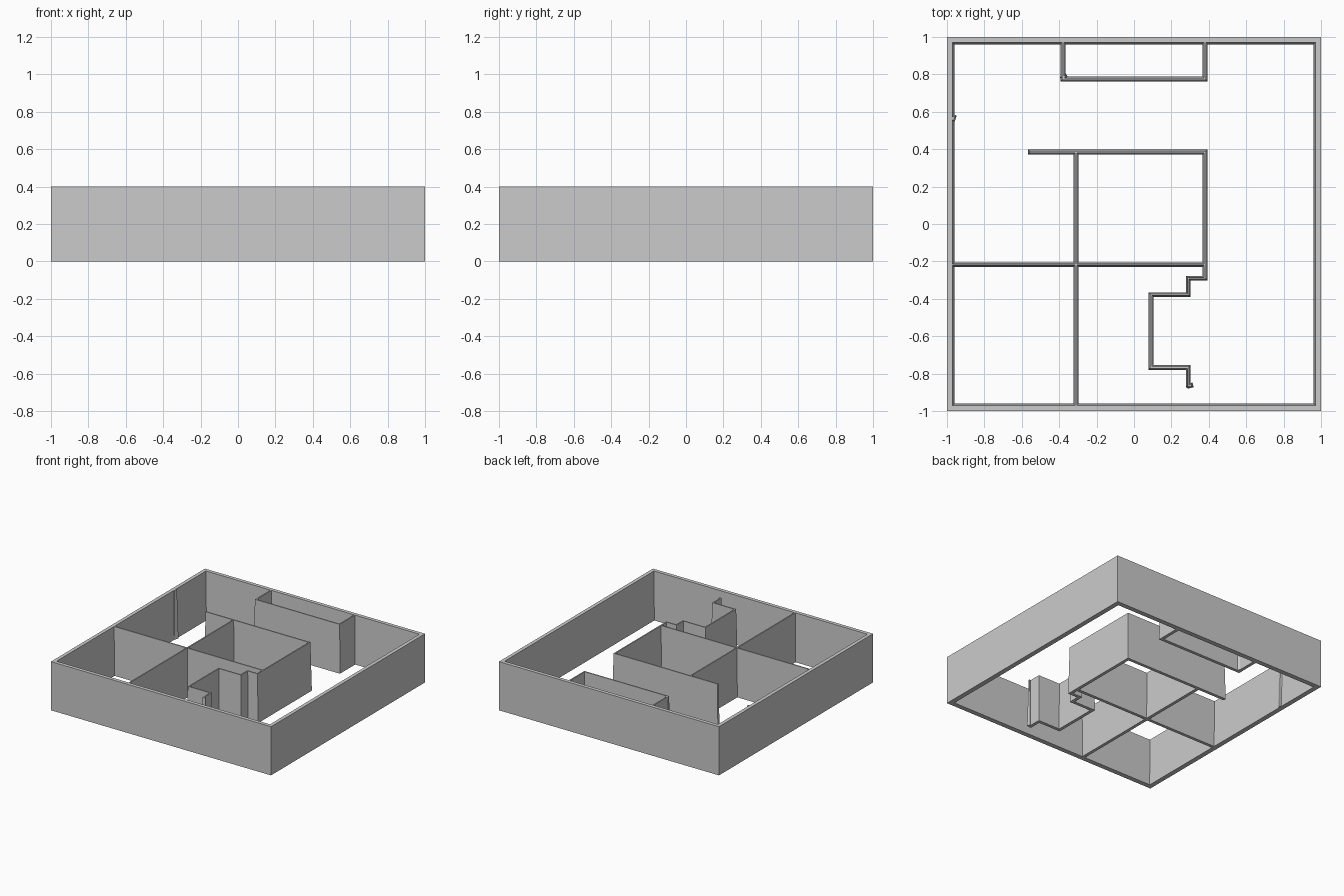
import bpy
import bmesh
from mathutils import Vector

HEIGHT = 0.4
BASE_HALF, TOP_HALF = 0.013, 0.005   # partitions are thinner at the top

cube = bpy.data.objects.get("Cube")
if cube:
    bpy.data.objects.remove(cube, do_unlink=True)

grey = bpy.data.materials.new("wall_grey")
grey.use_nodes = True
grey.diffuse_color = (0.6, 0.6, 0.6, 1)
grey.node_tree.nodes["Principled BSDF"].inputs["Base Color"].default_value = (0.6, 0.6, 0.6, 1)


def finish(name, bm):
    bmesh.ops.recalc_face_normals(bm, faces=bm.faces)
    mesh = bpy.data.meshes.new(name)
    bm.to_mesh(mesh)
    bm.free()
    mesh.materials.append(grey)
    bpy.context.collection.objects.link(bpy.data.objects.new(name, mesh))


def section_ring(bm, point, across, half_base, half_top):
    """Four corners of the tapered wall section at one path point."""
    return [bm.verts.new((*(point + across * side * half), z))
            for side, half, z in ((-1, half_base, 0), (1, half_base, 0),
                                  (1, half_top, HEIGHT), (-1, half_top, HEIGHT))]


def wall(name, *points):
    """Tapered wall along an open path with mitred corners."""
    path = [Vector(p) for p in points]
    dirs = [(b - a).normalized() for a, b in zip(path, path[1:])]
    normals = [Vector((-d.y, d.x)) for d in dirs]
    bm = bmesh.new()
    rings = []
    for i, point in enumerate(path):
        before, after = normals[max(i - 1, 0)], normals[min(i, len(normals) - 1)]
        across = (before + after) / (1 + before.dot(after))
        ring = section_ring(bm, point, across, BASE_HALF, TOP_HALF)
        # Free ends carry the same taper as the sides
        if i in (0, len(path) - 1):
            out = -dirs[0] if i == 0 else dirs[-1]
            for vert, half in zip(ring, (BASE_HALF, BASE_HALF, TOP_HALF, TOP_HALF)):
                vert.co += (out * half).to_3d()
        rings.append(ring)
    for a, b in zip(rings, rings[1:]):
        for k in range(4):
            n = (k + 1) % 4
            bm.faces.new((a[k], a[n], b[n], b[k]))
    bm.faces.new(rings[0])
    bm.faces.new(rings[-1])
    finish(name, bm)


def perimeter():
    """Square enclosure, upright outside and tapered inside."""
    bm = bmesh.new()
    loops = [[bm.verts.new((sx * r, sy * r, z))
              for sx, sy in ((-1, -1), (1, -1), (1, 1), (-1, 1))]
             for r, z in ((1, 0), (1, HEIGHT), (0.97, HEIGHT), (0.96, 0))]
    for j in range(4):
        a, b = loops[j], loops[(j + 1) % 4]
        for k in range(4):
            n = (k + 1) % 4
            bm.faces.new((a[k], a[n], b[n], b[k]))
    finish("outer_wall", bm)


perimeter()

# Back alcove
wall("alcove_wall", (-0.38, 0.975), (-0.38, 0.775), (0.38, 0.775), (0.38, 0.975))

# Central rooms
wall("centre_room_wall", (-0.555, 0.385), (0.38, 0.385), (0.38, -0.29), (0.29, -0.29),
     (0.29, -0.378), (0.09, -0.378), (0.09, -0.767), (0.29, -0.767), (0.29, -0.862))
wall("long_divider", (-0.31, 0.385), (-0.31, -0.975))
wall("cross_divider", (-0.975, -0.218), (0.38, -0.218))

# Small angled door jambs
wall("front_jamb", (0.295, -0.865), (0.303, -0.863))
wall("alcove_jamb", (-0.38, 0.782), (-0.37, 0.788))
wall("left_jamb", (-0.968, 0.56), (-0.964, 0.572))
